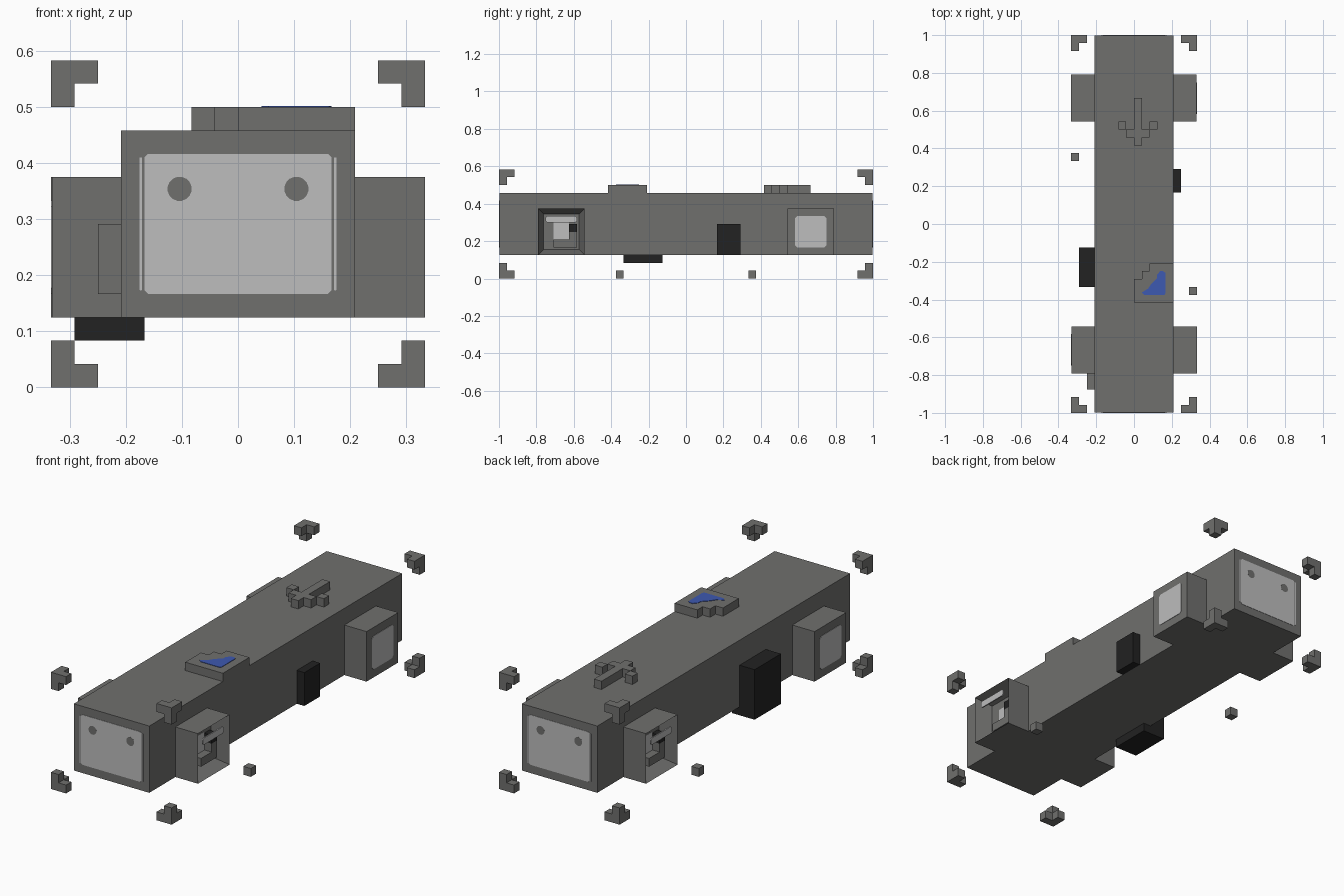
import bpy, bmesh
from math import pi, cos, sin
from mathutils import Matrix, Vector

cube = bpy.data.objects.get("Cube")
if cube:
    bpy.data.objects.remove(cube, do_unlink=True)

U = 1 / 24      # one block
T = 0.05        # plate thickness in blocks


def material(name, rgb):
    m = bpy.data.materials.new(name)
    m.use_nodes = True
    m.diffuse_color = (*rgb, 1)
    m.node_tree.nodes["Principled BSDF"].inputs["Base Color"].default_value = (*rgb, 1)
    return m


GREY = material("grey", (0.16, 0.16, 0.155))
LIGHT = material("light_grey", (0.51, 0.51, 0.51))
BLACK = material("black", (0.016, 0.016, 0.016))
BLUE = material("blue", (0.048, 0.1, 0.44))


def finish(name, bm, mat, turn):
    bm.transform(Matrix.Scale(U, 4) @ turn)
    bmesh.ops.recalc_face_normals(bm, faces=bm.faces)
    me = bpy.data.meshes.new(name)
    bm.to_mesh(me)
    bm.free()
    me.materials.append(mat)
    ob = bpy.data.objects.new(name, me)
    bpy.context.collection.objects.link(ob)
    return ob


def box(name, x, y, z, mat=GREY, turn=Matrix(), hollow=0):
    """Box from ranges in blocks; hollow sinks the +x face inside a rim."""
    bm = bmesh.new()
    bmesh.ops.create_cube(bm, size=1)
    for v in bm.verts:
        v.co = Vector([(a + b) / 2 + c * (b - a) for (a, b), c in zip((x, y, z), v.co)])
    if hollow:
        bm.normal_update()
        face = max(bm.faces, key=lambda f: f.normal.x)
        bmesh.ops.inset_region(bm, faces=[face], thickness=1)
        bmesh.ops.translate(bm, verts=face.verts, vec=(-hollow, 0, 0))
    return finish(name, bm, mat, turn)


def prism(name, points, low, high, mat=GREY, turn=Matrix()):
    """Flat outline extruded from low to high."""
    bm = bmesh.new()
    face = bm.faces.new([bm.verts.new((u, v, low)) for u, v in points])
    ext = bmesh.ops.extrude_face_region(bm, geom=[face])["geom"]
    verts = [g for g in ext if isinstance(g, bmesh.types.BMVert)]
    bmesh.ops.translate(bm, verts=verts, vec=(0, 0, high - low))
    return finish(name, bm, mat, turn)


def clipped(u0, u1, v0, v1, c):
    return [(u0 + c, v0), (u1 - c, v0), (u1, v0 + c), (u1, v1 - c),
            (u1 - c, v1), (u0 + c, v1), (u0, v1 - c), (u0, v0 + c)]


def disc(u, v, r, n=16):
    return [(u + r * cos(2 * pi * (i + .5) / n), v + r * sin(2 * pi * (i + .5) / n)) for i in range(n)]


FRONT = Matrix.Rotation(pi / 2, 4, 'X')
SIDE = Matrix.Rotation(pi / 2, 4, 'Z') @ FRONT

# Long body
box("body", (-5, 5), (-24 + T, 24 - T), (3, 11))

# Parts repeated by a half turn about the vertical axis
for end, angle in (("front", 0), ("back", pi)):
    spin = Matrix.Rotation(angle, 4, 'Z')
    face, side = spin @ FRONT, spin @ SIDE

    # End screen with side strips and two dots
    prism(end + "_screen", clipped(-4, 4, 4, 10, .15), 24 - 2 * T, 24 - T / 4, LIGHT, face)
    for s in (-1, 1):
        strip = sorted((s * 4.1, s * 4.22))
        prism(end + "_screen_strip", clipped(*strip, 4.15, 9.85, .03), 24 - 2 * T, 24 - T / 4, LIGHT, face)
        prism(end + "_screen_dot", disc(s * 2.5, 8.5, .52), 24 - T / 2, 24, GREY, face)

    # Closed side pod with a lit window
    box(end + "_closed_pod", (4.9, 8 - T), (13, 19), (3, 9), GREY, spin)
    prism(end + "_pod_window", clipped(14, 18, 4, 8, .25), 8 - 2 * T, 8, LIGHT, side)

    # Open side pod with its contents
    box(end + "_open_pod", (4.9, 8), (-19, -13), (3, 9), GREY, spin, hollow=2)
    prism(end + "_pod_shutter", clipped(-18, -14, 7.2, 8, .2), 7.8, 7.95, LIGHT, side)
    box(end + "_pod_lamp", (6, 6 + T), (-17, -15), (5, 7.2), LIGHT, spin)
    box(end + "_pod_button", (6, 7), (-15, -14), (6, 7), BLACK, spin)
    box(end + "_pod_block", (6, 7), (-15, -14), (5, 6), GREY, spin)
    box(end + "_pod_ledge", (6, 7), (-17, -14), (4, 5), GREY, spin)

    # Loose floor cube
    box(end + "_floor_cube", (7, 8), (-9, -8), (0, 1), GREY, spin)

# Corner brackets: a cube with one arm along each axis
for sx in (-1, 1):
    for sy in (-1, 1):
        for sz in (-1, 1):
            outer = Vector((sx * 8, sy * 24, 7 + sz * 7))
            signs = (sx, sy, sz)
            for axis in range(3):
                spans = [sorted((o, o - s * (2 if i == axis else 1)))
                         for i, (o, s) in enumerate(zip(outer, signs))]
                box("corner_bracket_arm", *spans)

# Side boxes
box("left_black_box", (5, 6), (4, 7), (3, 7), BLACK)
box("right_black_box", (-7, -4), (-8, -3), (2, 8), BLACK)
box("right_small_block", (-6, -5), (-21, -19), (4, 7))

# Stepped roof panel with a blue patch
prism("roof_panel", [(0, -10), (5, -10), (5, -5), (2, -5), (2, -6), (1, -6), (1, -7), (0, -7)], 11, 12)
prism("roof_blue_patch", [(1, -8.7), (1.3, -9), (3.9, -9), (4, -8.8), (4, -6.2), (3.7, -6),
                          (3.3, -6), (2.9, -6.5), (2.9, -6.9), (2.2, -7.6), (1.8, -8.2)],
      12 - T, 12 + T, BLUE)

# Blocky roof arrow
box("arrow_stem", (0, 1), (10, 16), (11, 12))
for s in (-1, 1):
    for step in (1, 2):
        x = .5 + s * step
        box("arrow_barb", (x - .5, x + .5), (10 + step, 11 + step), (11, 12))
